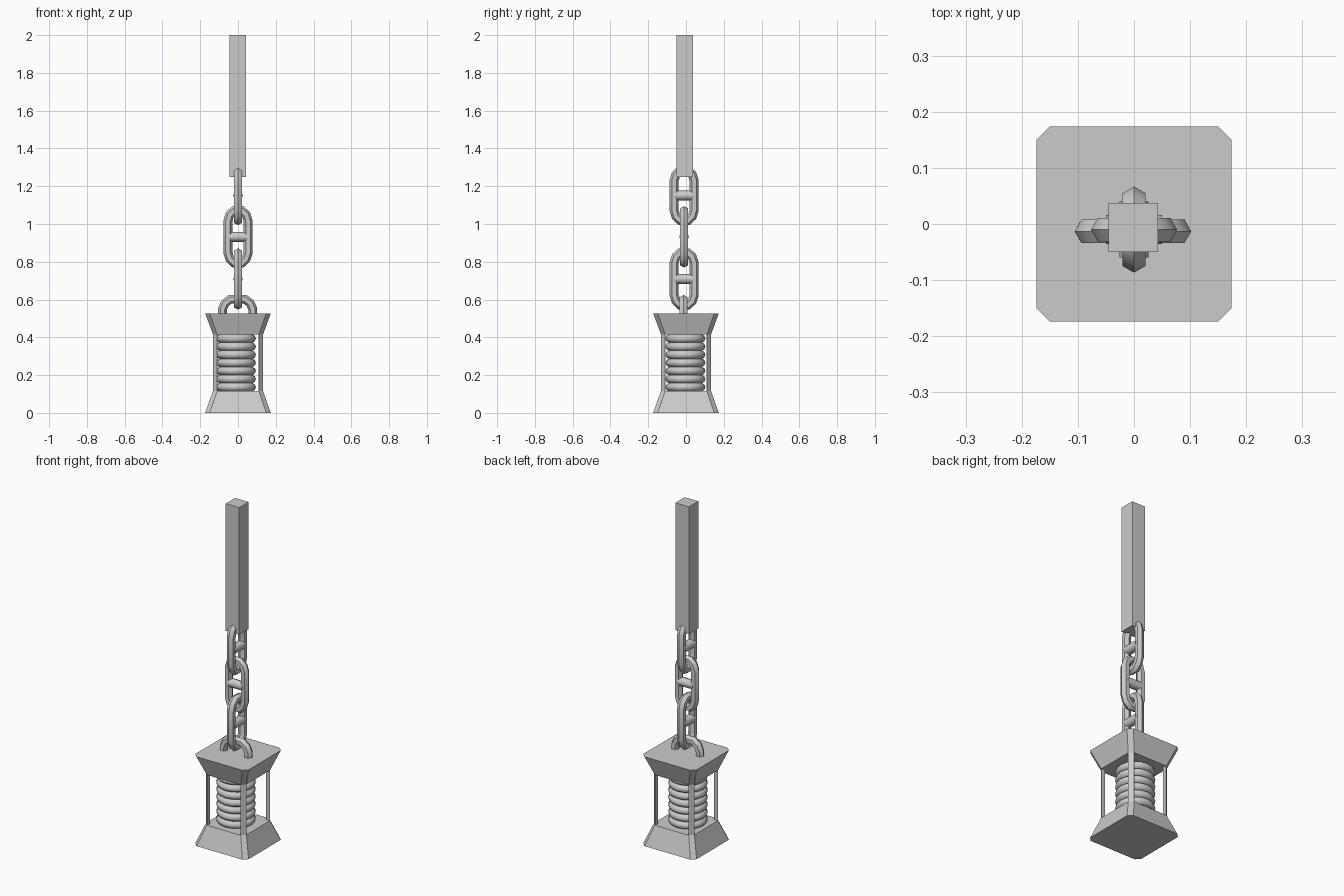
import bpy, bmesh, math
from mathutils import Vector

if "Cube" in bpy.data.objects:
    bpy.data.objects.remove(bpy.data.objects["Cube"])


def finish(name, bm, smooth=None):
    bmesh.ops.recalc_face_normals(bm, faces=bm.faces)
    me = bpy.data.meshes.new(name)
    bm.to_mesh(me)
    bm.free()
    ob = bpy.data.objects.new(name, me)
    bpy.context.collection.objects.link(ob)
    if smooth:
        bpy.ops.object.select_all(action='DESELECT')
        ob.select_set(True)
        bpy.context.view_layer.objects.active = ob
        bpy.ops.object.shade_smooth_by_angle(angle=math.radians(smooth))
    return ob


def bridge(bm, rings, closed=False):
    """Join successive vertex rings; cap the ends unless closed."""
    n = len(rings[0])
    count = len(rings) if closed else len(rings) - 1
    for i in range(count):
        a, b = rings[i], rings[(i + 1) % len(rings)]
        for j in range(n):
            k = (j + 1) % n
            bm.faces.new((a[j], a[k], b[k], b[j]))
    if not closed:
        bm.faces.new(rings[0])
        bm.faces.new(rings[-1])


def sweep(bm, path, side, r, closed, sides=6):
    """Sweep a hexagon along a planar path; side is the plane normal."""
    rings, n = [], len(path)
    for i, p in enumerate(path):
        if closed:
            d1, d2 = p - path[i - 1], path[(i + 1) % n] - p
        else:
            d1 = p - path[i - 1] if i else path[1] - p
            d2 = path[i + 1] - p if i < n - 1 else d1
        nrm = (d1.normalized() + d2.normalized()).normalized().cross(side)
        rings.append([bm.verts.new(p + nrm * r * math.cos(a) + side * r * math.sin(a))
                      for a in (2 * math.pi * j / sides for j in range(sides))])
    bridge(bm, rings, closed)


def box(name, x0, x1, y0, y1, z0, z1):
    bm = bmesh.new()
    bridge(bm, [[bm.verts.new((x, y, z)) for x, y in
                 ((x0, y0), (x1, y0), (x1, y1), (x0, y1))] for z in (z0, z1)])
    return finish(name, bm)


def octagon(bm, h, c, z):
    k = h - c
    return [bm.verts.new((x, y, z)) for x, y in
            ((k, -h), (h, -k), (h, k), (k, h), (-k, h), (-h, k), (-h, -k), (-k, -h))]


def flared_cap(name, levels):
    bm = bmesh.new()
    bridge(bm, [octagon(bm, h, c, z) for h, c, z in levels])
    return finish(name, bm)


def chain_link(name, zc, half, along_x):
    u = Vector((1, 0, 0)) if along_x else Vector((0, 1, 0))
    side = Vector((0, 1, 0)) if along_x else Vector((1, 0, 0))
    c = Vector((0, -0.01, zc))
    h = half - 0.023
    q = [(0.053, h - 0.055), (0.043, h - 0.022), (0.02, h)]
    loop = (q + [(-a, b) for a, b in reversed(q)]
            + [(-a, -b) for a, b in q] + [(a, -b) for a, b in reversed(q)])
    bm = bmesh.new()
    sweep(bm, [c + u * a + Vector((0, 0, b)) for a, b in loop], side, 0.024, True)
    # stud across the middle of the link
    sweep(bm, [c - u * 0.05, c + u * 0.05], side, 0.026, False, 8)
    return finish(name, bm, 50)


# hanging bar and chain
box("hanging_bar", -0.045, 0.043, -0.05, 0.037, 1.25, 2.0)
chain_link("chain_link_top", 1.151, 0.157, False)
chain_link("chain_link_middle", 0.932, 0.163, True)
chain_link("chain_link_bottom", 0.709, 0.163, False)

# handle loop on the lantern
bm = bmesh.new()
half = [(0.08, 0.50), (0.08, 0.55), (0.067, 0.58), (0.04, 0.601)]
arch = half + [(-x, z) for x, z in reversed(half)]
sweep(bm, [Vector((x - 0.002, -0.013, z)) for x, z in arch], Vector((0, 1, 0)), 0.024, False)
finish("handle_loop", bm, 50)

# flared base and roof
flared_cap("base", [(0.174, 0.024, 0), (0.132, 0.022, 0.117)])
flared_cap("roof", [(0.132, 0.022, 0.414), (0.174, 0.024, 0.527)])

# four corner posts with chamfered outer edges
for i, (sx, sy) in enumerate(((1, 1), (-1, 1), (-1, -1), (1, -1))):
    bm = bmesh.new()
    section = ((0.108, 0.108), (0.108, 0.132), (0.11, 0.132), (0.132, 0.11), (0.132, 0.108))
    bridge(bm, [[bm.verts.new((sx * x, sy * y, z)) for x, y in section]
                for z in (0.112, 0.419)])
    finish(f"corner_post_{i + 1}", bm)

# ribbed core, turned from a rippled profile
bm = bmesh.new()
ribs, z0, pitch = 7, 0.115, 0.0429
profile = []
for i in range(ribs):
    z = z0 + i * pitch
    profile += [(0.088, z), (0.1, z + 0.007), (0.106, z + 0.5 * pitch), (0.1, z + pitch - 0.007)]
profile.append((0.088, z0 + ribs * pitch))
seg = 16
bridge(bm, [[bm.verts.new((-0.011 + r * math.cos(a), -0.003 + r * math.sin(a), z))
             for a in (2 * math.pi * j / seg for j in range(seg))] for r, z in profile])
finish("ribbed_core", bm, 60)
